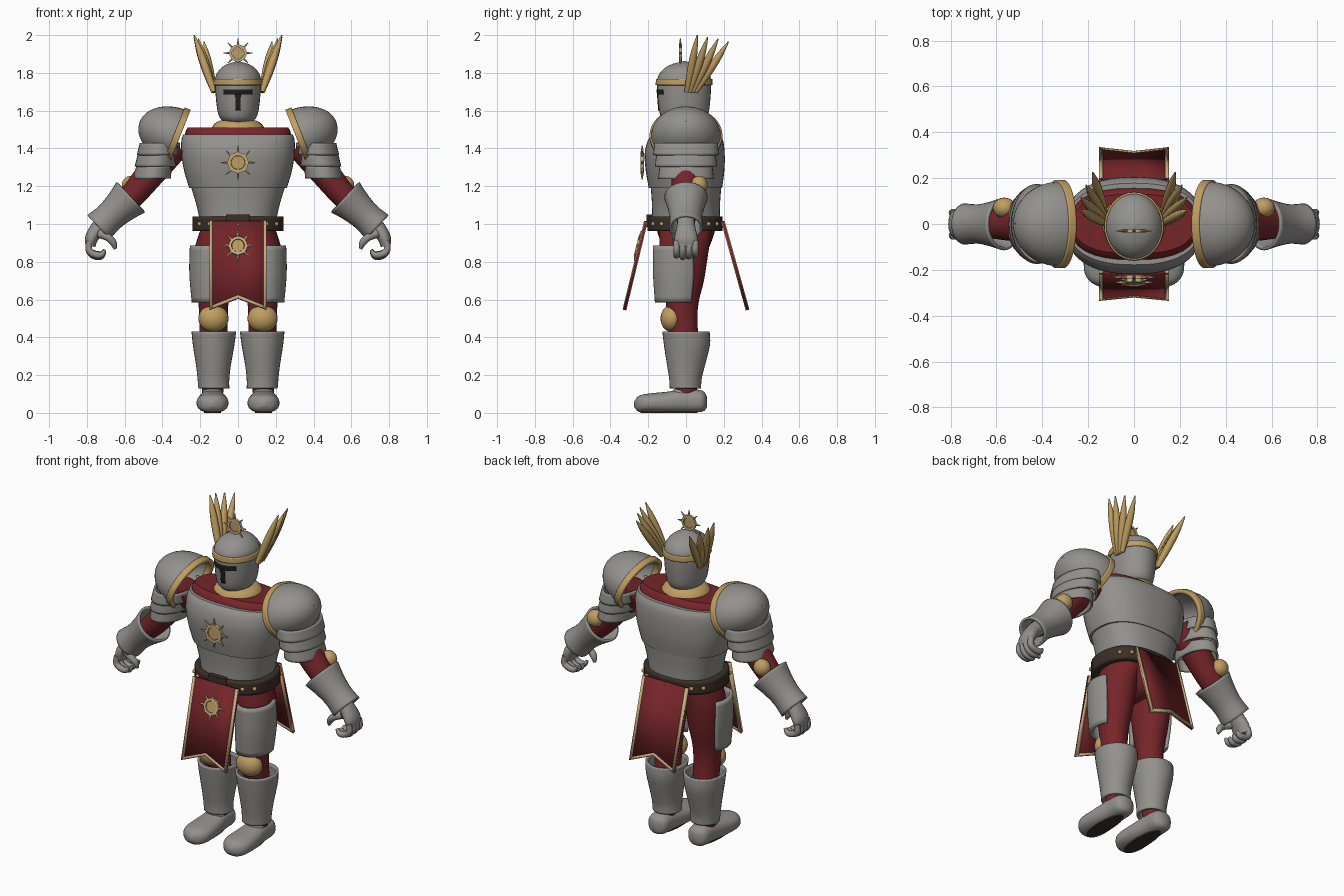
import bpy, bmesh
from math import sin, cos, pi, radians, copysign
from mathutils import Vector, Matrix

if "Cube" in bpy.data.objects:
    bpy.data.objects.remove(bpy.data.objects["Cube"])

X, Y, Z = Vector((1, 0, 0)), Vector((0, 1, 0)), Vector((0, 0, 1))


def material(name, r, g, b):
    m = bpy.data.materials.new(name)
    m.use_nodes = True
    m.diffuse_color = (r, g, b, 1)
    m.node_tree.nodes["Principled BSDF"].inputs["Base Color"].default_value = (r, g, b, 1)
    return m


STEEL = material("steel grey", .29, .285, .265)
GOLD = material("gold", .52, .34, .12)
TRIM = material("pale gold", .58, .42, .22)
RED = material("deep red", .18, .018, .022)
LEATHER = material("dark leather", .045, .028, .02)
DARK = material("slot dark", .015, .013, .012)


def finish(name, bm, mat, thick=0, mirror=False):
    bmesh.ops.recalc_face_normals(bm, faces=bm.faces[:])
    me = bpy.data.meshes.new(name)
    bm.to_mesh(me)
    bm.free()
    me.materials.append(mat)
    for p in me.polygons:
        p.use_smooth = True
    me.set_sharp_from_angle(angle=radians(40))
    ob = bpy.data.objects.new(name, me)
    bpy.context.collection.objects.link(ob)
    if thick:
        mod = ob.modifiers.new("Thickness", 'SOLIDIFY')
        mod.thickness, mod.offset = thick, -1
    if mirror:
        ob.modifiers.new("Mirror", 'MIRROR')
    return ob


def smooth_rows(rows, steps):
    """Catmull-Rom interpolation between rows of numbers."""
    out = []
    for i in range(len(rows) - 1):
        a, b, c, d = (rows[max(0, min(len(rows) - 1, i + k))] for k in (-1, 0, 1, 2))
        for s in range(steps):
            t = s / steps
            out.append([q + .5 * t * (r - p + t * (2 * p - 5 * q + 4 * r - w + t * (3 * (q - r) + w - p)))
                        for p, q, r, w in zip(a, b, c, d)])
    return out + [list(rows[-1])]


def loft(name, rows, mat, u=X, v=Y, path=False, n=32, power=2, arc=None,
         cap=True, thick=0, mirror=False, steps=4, floor=None):
    """Skin rows of (x, y, z, radius_u, radius_v)."""
    bm = bmesh.new()
    rows = smooth_rows(rows, steps)
    centres = [Vector(r[:3]) for r in rows]
    rings = []
    for i, r in enumerate(rows):
        if path:
            t = centres[min(i + 1, len(rows) - 1)] - centres[max(i - 1, 0)]
            u = t.cross(Y).normalized()
            v = t.cross(u).normalized()
        ring = []
        for k in range(n + (1 if arc else 0)):
            a = radians(arc[0] + (arc[1] - arc[0]) * k / n) if arc else 2 * pi * k / n
            ca, sa = (copysign(abs(f) ** (2 / power), f) for f in (cos(a), sin(a)))
            p = centres[i] + u * max(r[3], .001) * ca + v * max(r[4], .001) * sa
            if floor is not None:
                p.z = max(p.z, floor)
            ring.append(bm.verts.new(p))
        rings.append(ring)
    m = len(rings[0])
    for a, b in zip(rings, rings[1:]):
        for k in range(m - 1 if arc else m):
            j = (k + 1) % m
            bm.faces.new((a[k], a[j], b[j], b[k]))
    if cap and not arc and not thick:
        bm.faces.new(rings[0])
        bm.faces.new(rings[-1])
    return finish(name, bm, mat, thick, mirror)


def ball(name, c, size, mat, mirror=False):
    bm = bmesh.new()
    bmesh.ops.create_uvsphere(bm, u_segments=24, v_segments=14, radius=1,
                              matrix=Matrix.Translation(c) @ Matrix.Diagonal((*size, 1)))
    return finish(name, bm, mat, mirror=mirror)


def upright(rows, x=0):
    """Rows of (z, centre_y, rx, ry) stacked over one x."""
    return [(x, cy, z, rx, ry) for z, cy, rx, ry in rows]


def sun(name, c, size, tilt=0):
    """Spiked ring with a disc in the middle."""
    place = Matrix.Translation(c) @ Matrix.Rotation(tilt, 4, 'X') @ Matrix.Scale(size, 4)
    bm = bmesh.new()
    n = 32
    prof = ((.42, -.1), (.6, -.1), (.6, .1), (.42, .1))
    vs = [[bm.verts.new(place @ Vector((r * cos(2 * pi * i / n), y, r * sin(2 * pi * i / n))))
           for r, y in prof] for i in range(n)]
    for i in range(n):
        a, b = vs[i], vs[(i + 1) % n]
        for k in range(4):
            bm.faces.new((a[k], a[(k + 1) % 4], b[(k + 1) % 4], b[k]))
    for k in range(8):
        spin = Matrix.Rotation(k * pi / 4, 4, 'Y') @ Matrix.Translation((0, 0, .78))
        bmesh.ops.create_cone(bm, segments=6, radius1=.1, radius2=.03, depth=.44,
                              cap_ends=True, matrix=place @ spin)
    finish(name + "_ring", bm, TRIM)
    bm = bmesh.new()
    bmesh.ops.create_cone(bm, segments=24, radius1=.4, radius2=.4, depth=.08, cap_ends=True,
                          matrix=place @ Matrix.Rotation(pi / 2, 4, 'X'))
    finish(name + "_disc", bm, GOLD)


# Helmet, visor, brow band, crest
loft("helmet", upright([(1.535, -.01, .06, .09), (1.56, -.01, .095, .12), (1.62, -.01, .112, .135),
                        (1.75, -.01, .122, .143), (1.8, -.01, .11, .127), (1.84, -.01, .07, .08),
                        (1.862, -.01, .005, .005)]), STEEL)
loft("brow_band", upright([(1.735, -.01, .131, .151), (1.768, -.01, .129, .149)]), GOLD, thick=.014)
loft("visor_slot", upright([(1.685, -.01, .121, .144), (1.712, -.01, .123, .146)]), DARK,
     arc=(-129, -51), thick=.008)
loft("visor_breath", upright([(1.6, -.01, .113, .137), (1.69, -.01, .121, .144)]), DARK,
     arc=(-97, -83), n=6, thick=.008)
sun("crest", (0, -.03, 1.905), .076)

# Wing feathers
for i, tip in enumerate([(.232, .06, 2), (.232, .115, 1.99), (.21, .17, 1.98), (.18, .225, 1.965)]):
    a, b = Vector((.128, .005 + .015 * i, 1.7)), Vector(tip)
    loft(f"wing_feather_{i + 1}", [(*a.lerp(b, t), r, r) for t, r in
                                   ((0, .014), (.35, .021), (.7, .018), (1, .003))],
         GOLD, path=True, n=10, mirror=True)

# Torso
loft("gold_collar", upright([(1.46, 0, .14, .13), (1.5, 0, .142, .135), (1.53, 0, .125, .12),
                             (1.548, 0, .095, .1)]), GOLD)
loft("padded_shoulders", upright([(1.4, 0, .28, .17), (1.48, 0, .28, .155), (1.512, 0, .265, .13)]),
     RED, power=2.5)
loft("breastplate", upright([(1.19, -.003, .258, .194), (1.28, -.005, .285, .208),
                             (1.37, -.007, .3, .212), (1.44, -.003, .3, .2), (1.475, 0, .29, .178)]),
     STEEL, power=2.4, n=48)
loft("waist_plate", upright([(1.02, 0, .203, .18), (1.1, 0, .22, .18), (1.2, 0, .25, .187)]),
     STEEL, power=2.4, n=48)
sun("chest_sun", (0, -.232, 1.325), .09)

# Belt with studs and buckle
loft("belt", upright([(.962, -.005, .24, .198), (1.04, -.005, .24, .198)]), LEATHER, power=2.4, thick=.04)
loft("belt_buckle", upright([(1.0, -.195, .065, .015), (1.05, -.195, .06, .015)]), LEATHER, power=6)
for i, a in enumerate((-55, -35, 35, 55)):
    ca, sa = cos(radians(a)) ** .83, copysign(abs(sin(radians(a))) ** .83, a)
    ball(f"belt_stud_{i + 1}", (.24 * ca, -.005 + .198 * sa, 1), (.012, .012, .012), GOLD, True)

# Front and back cloth panels with trim
def strip(name, quad, mat, thick, top, bottom):
    bm = bmesh.new()
    top, bottom = Vector(top), Vector(bottom)
    bm.faces.new([bm.verts.new(top.lerp(bottom, s) + X * x) for x, s in quad])
    ob = finish(name, bm, mat, thick, True)
    ob.modifiers["Thickness"].offset = 0


for side, top, bottom in (("front", (0, -.212, 1.015), (0, -.326, .545)),
                          ("back", (0, .195, 1.015), (0, .326, .545))):
    w, notch = .152, .87
    strip(side + "_cloth", [(0, 0), (w, 0), (w, 1), (0, notch)], RED, .012, top, bottom)
    strip(side + "_cloth_side_trim", [(w - .016, 0), (w, 0), (w, 1), (w - .016, .97)], TRIM, .02, top, bottom)
    strip(side + "_cloth_hem_trim", [(0, notch - .035), (w, .965), (w, 1), (0, notch)], TRIM, .02, top, bottom)
    ball(side + "_cloth_pin", Vector(top) - Z * .02, (.012, .012, .012), GOLD)
sun("cloth_sun", (0, -.255, .885), .082, radians(-13.6))

# Pauldrons: half domes with a tilted gold rim
out = Vector((.93, 0, .366))
down = Vector((.366, 0, -.93))
hub = Vector((.325, 0, 1.465))
loft("pauldron", [(*(hub + out * .21 * sin(a)), .148 * cos(a), .185 * cos(a))
                  for a in (k * pi / 16 for k in range(9))],
     STEEL, u=down, steps=2, thick=.012, mirror=True)
loft("pauldron_rim", [(*(hub + out * d), .157, .193) for d in (-.018, .016)], GOLD,
     u=down, n=40, thick=.025, mirror=True)
for i, (x, z, rx, ry) in enumerate([(.423, 1.365, .113, .175), (.438, 1.305, .109, .165),
                                    (.455, 1.24, .1, .148)]):
    loft(f"arm_lame_{i + 1}", [(x, 0, z, rx, ry), (x - .01, 0, z + .065, rx - .006, ry - .008)],
         STEEL, thick=.012, mirror=True)

# Arms and gauntlets
loft("sleeve", [(.33, 0, 1.42, .08, .085), (.46, 0, 1.27, .076, .08), (.57, 0, 1.14, .066, .07),
                (.7, 0, 1.02, .05, .05)], RED, path=True, n=20, mirror=True)
ball("elbow_cap", (.565, .07, 1.205), (.05, .045, .05), GOLD, True)
loft("gauntlet_cuff", [(.568, 0, 1.142, .11, .115), (.62, 0, 1.093, .092, .098),
                       (.68, 0, 1.037, .081, .086), (.737, 0, .983, .088, .09)],
     STEEL, u=Vector((.685, 0, .73)), thick=.014, mirror=True)
loft("palm", [(.7, 0, 1.02, .045, .045), (.74, 0, .98, .04, .05), (.775, 0, .925, .035, .062),
              (.78, 0, .88, .025, .055)], STEEL, path=True, n=20, mirror=True)
for i in range(4):
    y = -.05 + .033 * i
    drop = .008 * abs(i - 1.3)
    loft(f"finger_{i + 1}", [(.785, y, .91, .017, .017), (.79, y, .865, .018, .018),
                             (.765, y, .83 + drop, .018, .018), (.725, y, .826 + drop, .017, .017),
                             (.705, y, .85 + drop, .008, .008)], STEEL, path=True, n=10, mirror=True)
loft("thumb", [(.735, -.04, .95, .024, .024), (.69, -.055, .93, .02, .02),
               (.66, -.05, .9, .019, .019), (.65, -.045, .868, .008, .008)],
     STEEL, path=True, n=10, mirror=True)

# Hips and legs
loft("hips", upright([(1.01, 0, .2, .165), (.92, 0, .18, .14), (.84, 0, .1, .1), (.81, 0, .03, .04)]), RED)
loft("trouser_leg", [(.095, 0, .98, .1, .14), (.122, -.01, .86, .108, .13), (.13, -.015, .7, .095, .11),
                     (.13, -.02, .59, .08, .088), (.13, -.018, .48, .075, .078),
                     (.13, 0, .3, .07, .075), (.135, 0, .09, .055, .055)], RED, mirror=True)
loft("thigh_plate", [(.147, -.045, .885, .108, .13), (.15, -.04, .74, .108, .135),
                     (.145, -.045, .585, .1, .12)], STEEL, arc=(-160, 38), thick=.02, mirror=True)
ball("knee_cap", (.13, -.075, .5), (.08, .06, .072), GOLD, True)
loft("greave", [(.128, 0, .43, .118, .125), (.129, .005, .36, .11, .122), (.13, 0, .25, .092, .1),
                (.13, -.003, .18, .084, .086), (.128, -.003, .13, .082, .083)],
     STEEL, thick=.014, mirror=True)

# Feet
loft("boot", [(.135, y, z, rx, rz) for y, z, rx, rz in
              ((.11, .058, .02, .03), (.085, .062, .06, .056), (0, .064, .067, .062),
               (-.1, .056, .08, .056), (-.2, .052, .083, .05), (-.25, .048, .058, .042),
               (-.275, .046, .012, .014))],
     STEEL, u=X, v=Z, power=2.4, mirror=True, floor=.004)
ball("ankle_cap", (.135, -.025, .105), (.055, .05, .03), STEEL, True)
loft("sole", upright([(0, -.09, .045, .15), (.008, -.09, .045, .15)], .135), LEATHER, mirror=True, steps=1)
